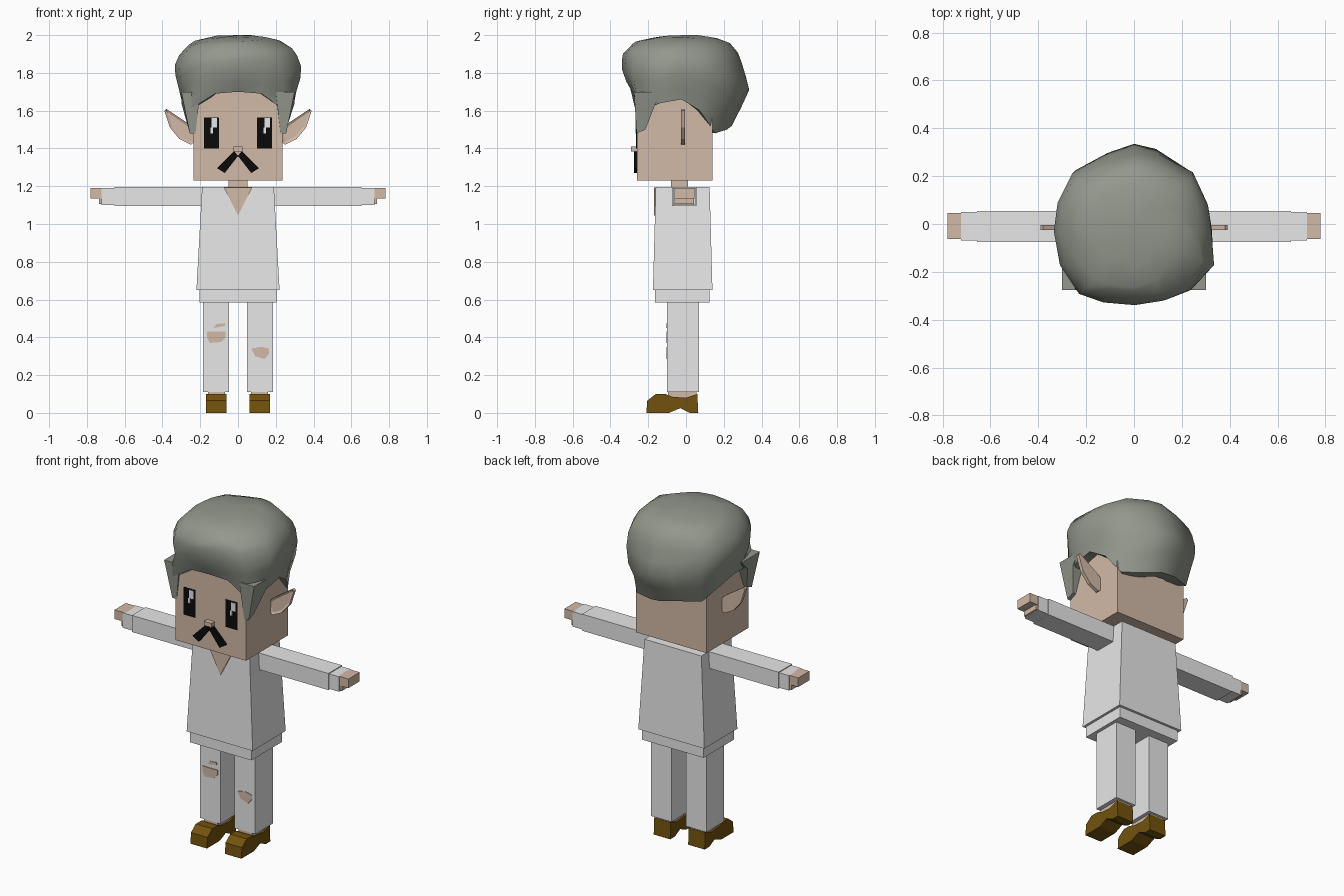
import bpy
import bmesh
import math
import random

random.seed(4)
default_cube = bpy.data.objects.get("Cube")
if default_cube:
    bpy.data.objects.remove(default_cube, do_unlink=True)


def make_material(name, red, green, blue):
    material = bpy.data.materials.new(name)
    material.use_nodes = True
    colour = (red, green, blue, 1)
    material.diffuse_color = colour
    material.node_tree.nodes["Principled BSDF"].inputs["Base Color"].default_value = colour
    return material


skin = make_material("skin", .65, .49, .39)
cloth = make_material("pale cloth", .8, .8, .8)
hair_grey = make_material("grey hair", .29, .31, .26)
leather = make_material("brown leather", .17, .085, .004)
black = make_material("black", .003, .003, .003)
white = make_material("white", .8, .8, .8)


def finish(name, material, bm):
    """Turn a bmesh into a linked object with one colour."""
    bmesh.ops.recalc_face_normals(bm, faces=bm.faces[:])
    mesh = bpy.data.meshes.new(name)
    bm.to_mesh(mesh)
    bm.free()
    mesh.materials.append(material)
    part = bpy.data.objects.new(name, mesh)
    bpy.context.collection.objects.link(part)
    return part


def box(name, material, x, y, z, side=1, spread=(0, 0)):
    """Box from three ranges; spread widens the bottom in x and y."""
    bm = bmesh.new()
    bmesh.ops.create_cube(bm, size=1)
    for vert in bm.verts:
        grow = spread if vert.co.z < 0 else (0, 0)
        sign_x, sign_y = math.copysign(1, vert.co.x), math.copysign(1, vert.co.y)
        vert.co.x = side * (x[vert.co.x > 0] + sign_x * grow[0])
        vert.co.y = y[vert.co.y > 0] + sign_y * grow[1]
        vert.co.z = z[vert.co.z > 0]
    return finish(name, material, bm)


def prism(name, material, outline, near, far, axis="y", side=1, inset=0):
    """Extrude a flat outline along x or y, with an optional sunken front."""
    bm = bmesh.new()

    def ring(depth):
        if axis == "y":
            return [bm.verts.new((side * u, depth, v)) for u, v in outline]
        return [bm.verts.new((side * depth, u, v)) for u, v in outline]

    first, last = ring(near), ring(far)
    front = bm.faces.new(first)
    bm.faces.new(last[::-1])
    for i in range(len(outline)):
        j = (i + 1) % len(outline)
        bm.faces.new((first[i], last[i], last[j], first[j]))
    bmesh.ops.recalc_face_normals(bm, faces=bm.faces[:])
    if inset:
        bmesh.ops.inset_individual(bm, faces=[front], thickness=inset, depth=-inset / 2)
    return finish(name, material, bm)


# Head, neck and nose
box("head", skin, (-.235, .235), (-.26, .14), (1.23, 1.78))
box("neck", skin, (-.05, .05), (-.08, .01), (1.17, 1.24))
box("nose", skin, (-.025, .025), (-.29, -.26), (1.385, 1.41))

# Eyes: the glints sit on the same side of both
for word, shift in (("left", .1), ("right", -.18)):
    box(word + "_eye", black, (shift, shift + .08), (-.264, -.259), (1.4, 1.565))
    box(word + "_glint", white, (shift + .04, shift + .07), (-.267, -.263), (1.51, 1.56))
    box(word + "_small_glint", white, (shift + .035, shift + .048), (-.267, -.263), (1.48, 1.51))

# Tunic, hem band and neckline
box("tunic", cloth, (-.19, .19), (-.16, .125), (.65, 1.195), spread=(.03, .015))
box("hem_band", cloth, (-.205, .205), (-.165, .125), (.585, .65))
prism("neckline", skin, [(-.075, 1.193), (.075, 1.193), (0, 1.045)], -.169, -.16)

ear_outline = [(.235, 1.43), (.225, 1.5), (.26, 1.53), (.38, 1.61), (.39, 1.6),
               (.36, 1.51), (.31, 1.45), (.25, 1.42)]
moustache_outline = [(.02, 1.386), (0, 1.36), (.07, 1.27), (.11, 1.295)]
sideburn_outline = [(-.275, 1.7), (-.262, 1.48), (-.215, 1.5), (-.16, 1.64), (-.1, 1.7)]
shoe_outline = [(-.21, 0), (-.205, .065), (-.16, .1), (-.11, .1), (-.07, .085), (0, .08),
                (.06, .1), (.065, 0), (.02, 0), (-.03, .025), (-.09, 0)]

# Paired parts
for word, side in (("left", 1), ("right", -1)):
    prism(word + "_ear", skin, ear_outline, -.026, -.005, side=side, inset=.014)
    prism(word + "_moustache", black, moustache_outline, -.276, -.259, side=side)
    sideburn = prism(word + "_sideburn", hair_grey, sideburn_outline, .2, .3, "x", side)
    for vert in sideburn.data.vertices:
        # narrow the strand towards its tip
        if vert.co.z < 1.6:
            vert.co.x = side * (.225 if abs(vert.co.x) < .25 else .255)

    box(word + "_sleeve", cloth, (.185, .655), (-.075, .055), (1.095, 1.195), side)
    box(word + "_cuff", cloth, (.655, .722), (-.068, .05), (1.1, 1.19), side)
    box(word + "_palm", skin, (.71, .735), (-.06, .043), (1.105, 1.14), side)
    box(word + "_fingers", skin, (.71, .78), (-.062, .045), (1.135, 1.19), side)

    box(word + "_trouser_leg", cloth, (.048, .185), (-.1, .07), (.11, .59), side)
    box(word + "_ankle", skin, (.07, .16), (-.095, .055), (.06, .112), side)
    prism(word + "_shoe", leather, shoe_outline, .06, .17, "x", side)

# Torn patches on the trousers
patches = {
    "right_knee_tear": [(-.165, .43), (-.065, .43), (-.065, .4), (-.09, .375), (-.15, .37), (-.165, .4)],
    "right_small_tear": [(-.13, .45), (-.115, .47), (-.07, .475), (-.07, .46)],
    "left_knee_tear": [(.07, .34), (.12, .35), (.165, .34), (.165, .315), (.14, .285), (.09, .3)],
}
for name, outline in patches.items():
    prism(name, skin, outline, -.104, -.099)

# Hair: plan outline with the rim height at each point
plan = [(0, -.34, 1.7), (.13, -.32, 1.69), (.23, -.28, 1.6), (.335, -.17, 1.64),
        (.33, -.03, 1.66), (.31, .09, 1.6), (.25, .23, 1.48), (.1, .315, 1.5),
        (0, .34, 1.52), (-.12, .3, 1.54), (-.26, .23, 1.55), (-.32, .1, 1.62),
        (-.335, -.03, 1.66), (-.31, -.17, 1.64), (-.23, -.29, 1.61), (-.13, -.325, 1.69)]
# Height, half width, front reach and back reach
sections = [(1.47, .29, .26, .22), (1.6, .29, .265, .28), (1.69, .305, .28, .34),
            (1.77, .33, .325, .32), (1.84, .335, .345, .3), (1.92, .3, .33, .27),
            (1.97, .23, .26, .22), (2, .1, .1, .1)]


def section_at(height):
    for low, high in zip(sections, sections[1:]):
        if height <= high[0]:
            blend = (height - low[0]) / (high[0] - low[0])
            return [a + (b - a) * blend for a, b in zip(low, high)][1:]
    return sections[-1][1:]


def hair_point(point, height):
    """Scale a plan point to its section and keep it clear of the head."""
    width, front, back = section_at(height)
    x = point[0] / .335 * width
    y = point[1] / .34 * (front if point[1] < 0 else back)
    clearance = max(abs(x) / .25, abs(y + .06) / .215)
    if clearance < 1 and height < 1.85:
        x, y = x / clearance, (y + .06) / clearance - .06
    return x, y, height


bm = bmesh.new()
rings = []
# the first ring tucks the rim under into the head
tucked = []
for point in plan:
    x, y, z = hair_point(point, point[2])
    tucked.append(bm.verts.new((x * .75, (y + .06) * .75 - .06, z + .01)))
rings.append(tucked)
for step in (0, .2, .38, .55, .7, .82, .92, .98):
    ring = []
    for point in plan:
        wobble = random.uniform(-.01, .01) if step else 0
        ring.append(bm.verts.new(hair_point(point, point[2] + (2 - point[2]) * step + wobble)))
    rings.append(ring)
for lower, upper in zip(rings, rings[1:]):
    for i in range(len(plan)):
        j = (i + 1) % len(plan)
        bm.faces.new((lower[i], lower[j], upper[j], upper[i]))
crown = bm.verts.new((0, 0, 2))
for i in range(len(plan)):
    bm.faces.new((rings[-1][i], rings[-1][(i + 1) % len(plan)], crown))
hair = finish("hair", hair_grey, bm)
hair.data.shade_smooth()
hair.data.set_sharp_from_angle(angle=math.radians(50))
